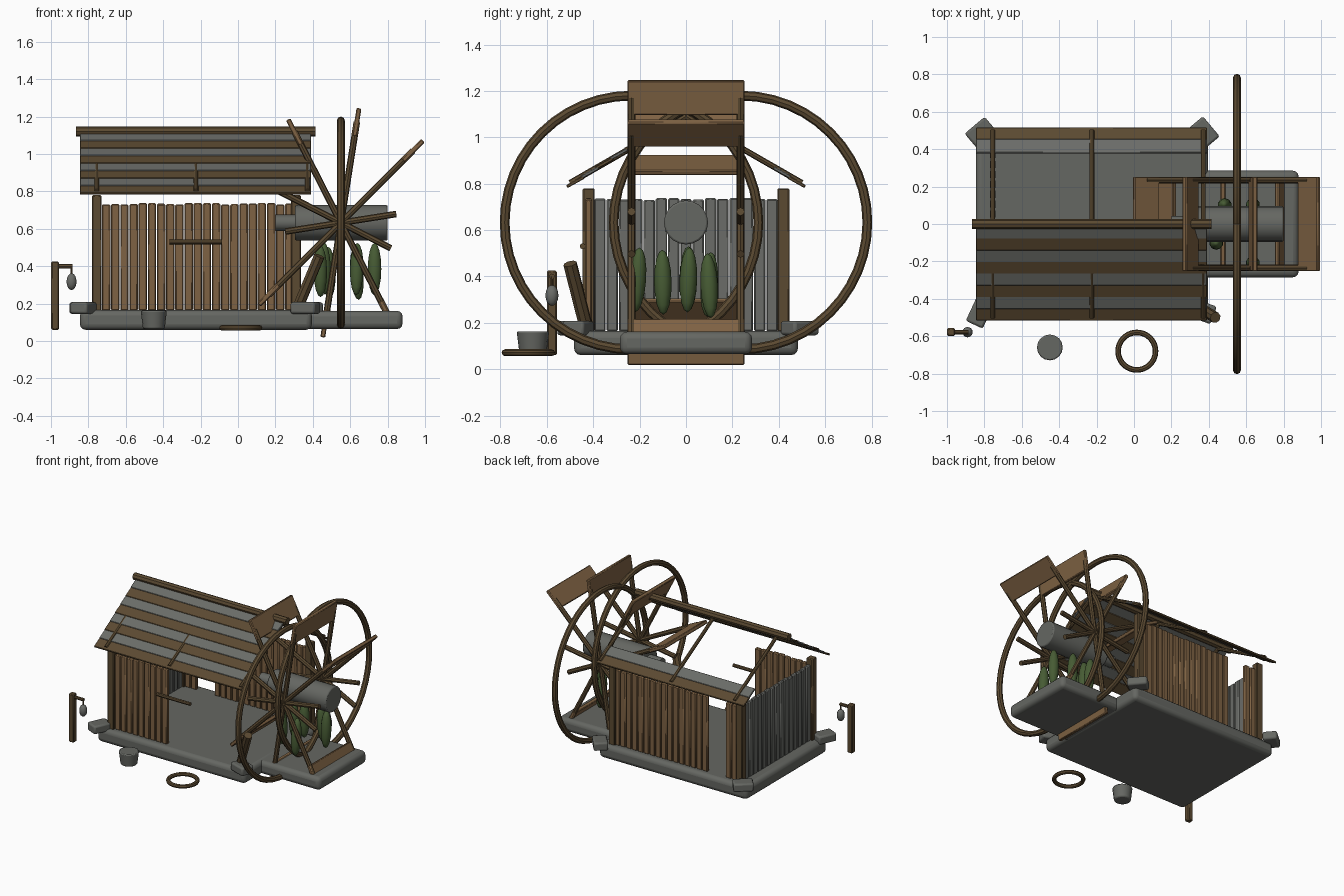
import bpy, bmesh, math, random
from math import radians, cos, sin
from mathutils import Vector, Matrix, Euler

random.seed(4)
if "Cube" in bpy.data.objects:
    bpy.data.objects.remove(bpy.data.objects["Cube"])


def material(name, rgb):
    m = bpy.data.materials.new(name)
    m.use_nodes = True
    m.diffuse_color = (*rgb, 1)
    m.node_tree.nodes["Principled BSDF"].inputs["Base Color"].default_value = (*rgb, 1)
    return m


STONE = material("stone grey", (.13, .135, .122))
GREY = material("weathered grey wood", (.145, .15, .138))
DARK = material("dark wood", (.105, .068, .031))
WOOD = material("plank wood", (.21, .122, .056))
LEAF = material("leaf green", (.062, .105, .034))
made = []


def finish(name, bm, mat, loc=(0, 0, 0), rot=(0, 0, 0), bevel=0, segments=2):
    me = bpy.data.meshes.new(name)
    bm.to_mesh(me)
    bm.free()
    ob = bpy.data.objects.new(name, me)
    bpy.context.collection.objects.link(ob)
    ob.location, ob.rotation_euler = loc, rot
    me.materials.append(mat)
    if bevel:
        mod = ob.modifiers.new("Bevel", "BEVEL")
        mod.width, mod.segments = bevel, segments
    made.append(ob)
    return ob


def box(name, loc, size, mat, rot=(0, 0, 0), bevel=.006, segments=1):
    bm = bmesh.new()
    bmesh.ops.create_cube(bm, size=1)
    bmesh.ops.scale(bm, vec=size, verts=bm.verts)
    return finish(name, bm, mat, loc, rot, bevel, segments)


def rod(name, a, b, r, mat, sides=8, r2=None, bevel=0):
    a, b = Vector(a), Vector(b)
    bm = bmesh.new()
    bmesh.ops.create_cone(bm, cap_ends=True, segments=sides, radius1=r,
                          radius2=r if r2 is None else r2, depth=(b - a).length)
    rot = (b - a).to_track_quat('Z', 'Y').to_euler()
    return finish(name, bm, mat, (a + b) / 2, rot, bevel)


def blob(name, loc, size, mat, rot=(0, 0, 0)):
    bm = bmesh.new()
    bmesh.ops.create_uvsphere(bm, u_segments=10, v_segments=8, radius=1)
    bmesh.ops.scale(bm, vec=size, verts=bm.verts)
    return finish(name, bm, mat, loc, rot)


def ring(name, loc, major, minor, mat, rot=(0, 0, 0), sides=8):
    bpy.ops.mesh.primitive_torus_add(location=loc, rotation=rot, major_radius=major,
                                     minor_radius=minor, major_segments=48, minor_segments=sides)
    ob = bpy.context.object
    ob.name = name
    ob.data.materials.append(mat)
    made.append(ob)


# Stone footing, wheel slab and corner stones
box("house_foundation", (-.225, 0, .113), (1.24, .966, .105), STONE, bevel=.03, segments=3)
box("wheel_slab", (.595, 0, .113), (.57, .57, .097), STONE, bevel=.03, segments=3)
for x, y, turn in [(-.825, -.475, 65), (.36, -.465, -20), (-.82, .49, 40), (.375, .49, -50)]:
    box("corner_stone", (x, y, .177), (.14, .1, .062), STONE, (0, 0, radians(turn)), .012, 2)

# Corner posts, one of them broken and leaning
for x, y in [(-.755, -.42), (-.755, .42), (.31, .42)]:
    box("corner_post", (x, y, .47), (.053, .053, .62), DARK)
rod("broken_post", (.32, -.43, .18), (.435, -.5, .455), .03, DARK)

# Plank walls with missing boards
for i in range(21):
    x = -.705 + .049 * i
    for y, present in ((-.42, i < 9), (.42, i < 2 or i > 4)):
        if present:
            h = .572 + random.uniform(-.006, .004)
            box("wall_plank", (x, y, .163 + h / 2), (.045, .028, h), WOOD)
for i in range(15):
    h = .572 + random.uniform(-.006, .004)
    box("end_wall_plank", (-.755, -.371 + .053 * i, .163 + h / 2), (.028, .049, h), GREY)
rod("door_bar", (-.365, -.445, .53), (-.085, -.445, .53), .013, DARK)

# Roof: ridge, rafters and lapped board courses
SLOPE = math.atan(.64)
rod("ridge_beam", (-.865, 0, 1.12), (.415, 0, 1.12), .027, DARK)
for side in (-1, 1):
    for x in (-.755, -.225, .37):
        rod("rafter", (x, 0, 1.09), (x, side * .5, .803), .013, DARK)
    for i in range(8):
        if side > 0 and i > 1:
            continue
        y = .477 - .0625 * i
        box("roof_course", (-.227, side * y, 1.113 - .64 * y), (1.235, .084, .014),
            GREY if i % 2 else DARK, (-side * (SLOPE - .06), 0, 0), .003)

# Water wheel: hub, displaced rims, spokes and remaining paddles
HUB = Vector((.55, 0, .6325))
rod("wheel_hub", (.305, 0, HUB.z), (.8, 0, HUB.z), .095, STONE, 20, bevel=.008)
rod("axle", (.2, 0, HUB.z), (.6, 0, HUB.z), .043, STONE, 12)
BROKEN = (9, -27, -171)
for y in (-.235, .235):
    ring("wheel_rim", HUB + Vector((0, y, 0)), .547, .021, DARK, (0, radians(90), 0))
for deg in range(-171, 154, 36):
    a = radians(deg)
    out = Vector((cos(a), 0, sin(a)))
    for y in (-.235, .235):
        start = HUB + Vector((0, y, 0))
        rod("wheel_spoke", start, start + out * (.3 if deg in BROKEN else .545), .0175, DARK)
    if deg not in BROKEN:
        box("wheel_paddle", HUB + out * .545, (.15, .505, .026), WOOD, (0, -a, 0), .005)

# Hanging foliage under the hub
for x, y, z in [(.44, -.1, .375), (.485, .1, .365), (.635, .1, .36),
                (.635, -.21, .385), (.73, .01, .385), (.46, .01, .39)]:
    tilt = (random.uniform(-.08, .08), random.uniform(-.08, .08), 0)
    blob("hanging_leaves", (x, y, z), (.038, .038, .14), LEAF, tilt)

# Lantern post, bucket and loose hoop in front
box("lantern_post", (-.978, -.578, .243), (.042, .042, .365), DARK)
rod("lantern_arm", (-.98, -.578, .4), (-.885, -.578, .4), .012, DARK)
rod("lantern_hook", (-.89, -.578, .4), (-.89, -.578, .35), .006, DARK, 6)
blob("lantern", (-.89, -.578, .318), (.028, .028, .045), GREY)
rod("bucket", (-.45, -.66, .065), (-.45, -.66, .163), .058, STONE, 16, .07, .008)
ring("loose_hoop", (.015, -.68, .071), .1, .015, DARK)

# Soft shading with sharp edges kept
bpy.ops.object.select_all(action='DESELECT')
for ob in made:
    ob.select_set(True)
bpy.context.view_layer.objects.active = made[0]
bpy.ops.object.shade_smooth_by_angle(angle=radians(40))
